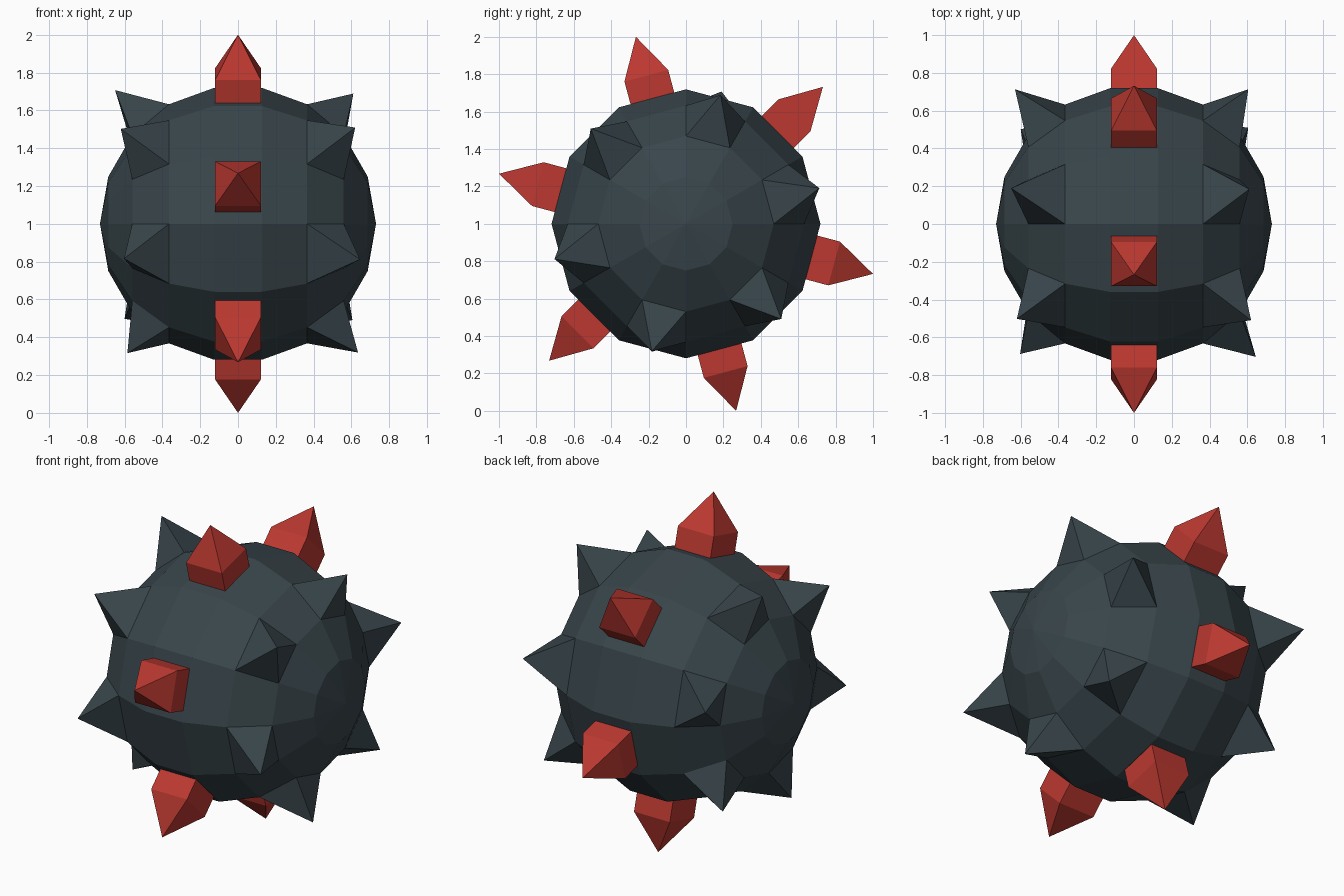
import bpy, bmesh
from math import radians, degrees, sin, cos, atan2
from mathutils import Matrix, Vector

if "Cube" in bpy.data.objects:
    bpy.data.objects.remove(bpy.data.objects["Cube"])

CENTRE = Vector((0, 0, 1))


def material(name, rgb):
    m = bpy.data.materials.new(name)
    m.diffuse_color = (*rgb, 1)
    m.use_nodes = True
    m.node_tree.nodes["Principled BSDF"].inputs["Base Color"].default_value = m.diffuse_color
    return m


def finish(bm, name, mat):
    bmesh.ops.recalc_face_normals(bm, faces=bm.faces)
    me = bpy.data.meshes.new(name)
    bm.to_mesh(me)
    bm.free()
    me.materials.append(mat)
    ob = bpy.data.objects.new(name, me)
    ob.location = CENTRE
    bpy.context.collection.objects.link(ob)
    return ob


dark = material("dark_slate", (0.04, 0.06, 0.07))
red = material("red", (0.5, 0.04, 0.03))

# Ball: low-poly sphere with its poles on the x axis
bm = bmesh.new()
bmesh.ops.create_uvsphere(bm, u_segments=12, v_segments=9, radius=0.73,
                          matrix=Matrix.Rotation(radians(90), 4, 'Y'))

# Dark spikes: alternate faces of one ring per side, pulled out to slightly uneven tips
# (x, distance from axis) for the six spikes on each side
tips = {1: [(.61, .713), (.605, .738), (.605, .72), (.635, .705), (.645, .728), (.62, .72)],
        -1: [(.65, .732), (.63, .738), (.60, .71), (.585, .708), (.603, .712), (.62, .71)]}
for f in list(bm.faces):
    c = f.calc_center_median()
    angle = degrees(atan2(c.y, c.z)) % 360
    if 0.40 < abs(c.x) < 0.52 and angle % 60 < 30:
        side = 1 if c.x > 0 else -1
        x, r = tips[side][int(angle // 60)]
        a = radians(60 * (angle // 60) + 15)
        v = bmesh.ops.poke(bm, faces=[f])["verts"][0]
        v.co = (side * x, r * sin(a), r * cos(a))
finish(bm, "spiked_ball", dark)

# Red studs: square block with a pyramid tip, six around the middle band
for k in range(6):
    bm = bmesh.new()
    base, shoulder, half = 0.68, 0.82, 0.121
    bmesh.ops.create_cube(bm, size=1, matrix=Matrix.Translation((0, 0, (base + shoulder) / 2))
                          @ Matrix.Diagonal((half * 2, half * 2, shoulder - base, 1)))
    top = max(bm.faces, key=lambda f: f.calc_center_median().z)
    bmesh.ops.poke(bm, faces=[top])["verts"][0].co.z = 1.035
    ob = finish(bm, f"red_stud_{k + 1}", red)
    ob.rotation_euler.x = radians(15 - 60 * k)
